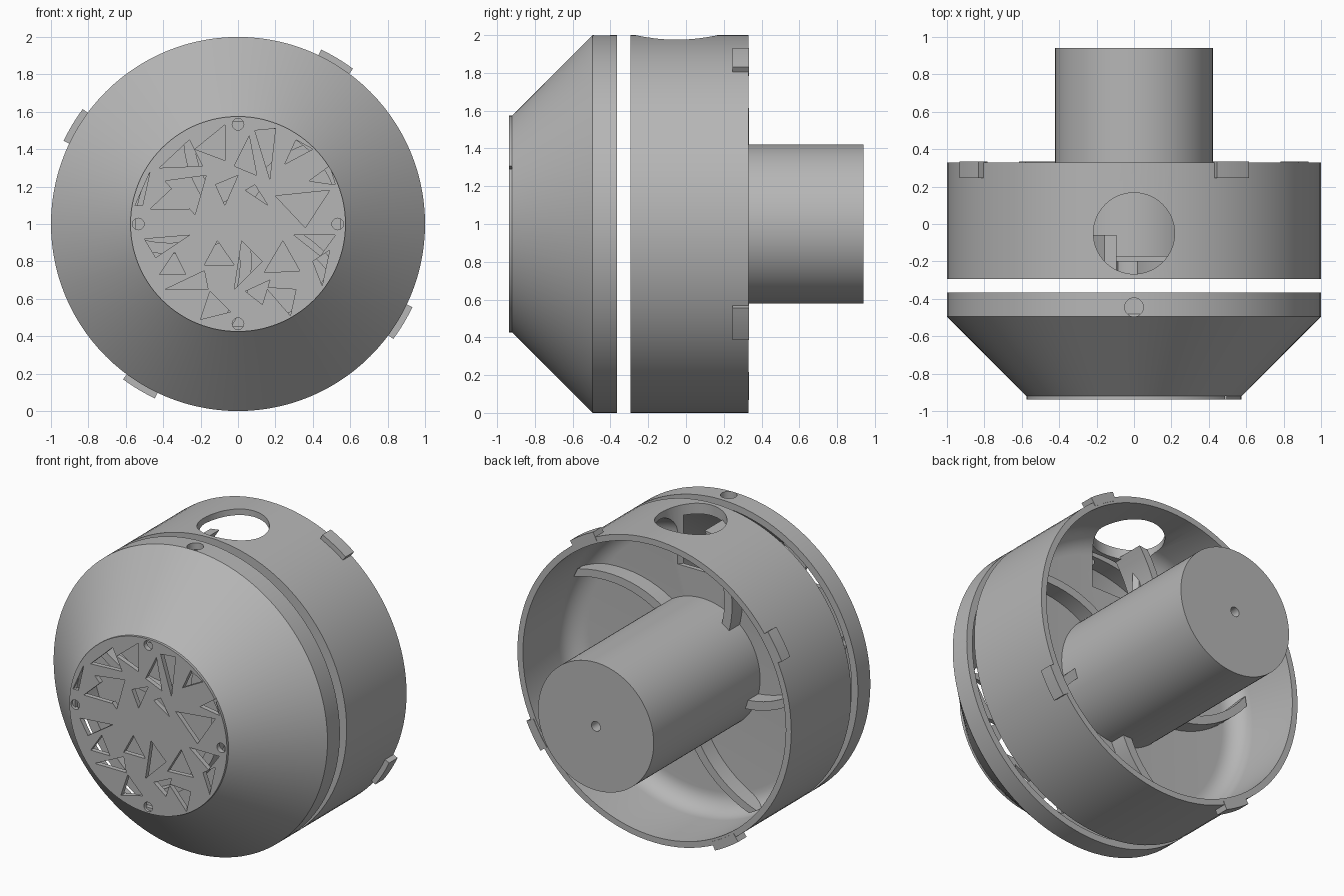
import bpy, bmesh, math
from mathutils import Matrix, Vector

if "Cube" in bpy.data.objects:
    bpy.data.objects.remove(bpy.data.objects["Cube"])

SEG = 112
gray = bpy.data.materials.new("light gray")
gray.diffuse_color = (0.47, 0.47, 0.47, 1)
gray.use_nodes = True
gray.node_tree.nodes["Principled BSDF"].inputs["Base Color"].default_value = gray.diffuse_color


def finish(bm, name):
    """Turn a bmesh into a named, smooth-by-angle object."""
    bmesh.ops.recalc_face_normals(bm, faces=bm.faces)
    me = bpy.data.meshes.new(name)
    bm.to_mesh(me)
    bm.free()
    me.materials.append(gray)
    ob = bpy.data.objects.new(name, me)
    bpy.context.collection.objects.link(ob)
    return ob


def smooth(ob):
    bpy.ops.object.select_all(action='DESELECT')
    ob.select_set(True)
    bpy.context.view_layer.objects.active = ob
    bpy.ops.object.shade_smooth_by_angle(angle=math.radians(30))


def lathe(name, profile):
    """Revolve a closed (radius, y) profile around the y axis at z = 1."""
    bm = bmesh.new()
    rings = []
    for i in range(SEG):
        a = 2 * math.pi * i / SEG
        rings.append([bm.verts.new((r * math.cos(a), y, 1 + r * math.sin(a))) for r, y in profile])
    n = len(profile)
    for i in range(SEG):
        p, q = rings[i], rings[(i + 1) % SEG]
        for j in range(n):
            k = (j + 1) % n
            if profile[j][0] or profile[k][0]:
                bm.faces.new((p[j], p[k], q[k], q[j]))
    bmesh.ops.remove_doubles(bm, verts=bm.verts, dist=1e-5)
    return finish(bm, name)


def prism(bm, pts, y0, y1):
    """Extrude an (x, z) outline along y, z measured from the axis."""
    a = [bm.verts.new((x, y0, 1 + z)) for x, z in pts]
    b = [bm.verts.new((x, y1, 1 + z)) for x, z in pts]
    bm.faces.new(a)
    bm.faces.new(b[::-1])
    n = len(pts)
    for i in range(n):
        j = (i + 1) % n
        bm.faces.new((a[j], a[i], b[i], b[j]))


def circle(cx, cz, r, n=24):
    return [(cx + r * math.cos(2 * math.pi * i / n), cz + r * math.sin(2 * math.pi * i / n))
            for i in range(n)]


def cut(ob, cutter, overlap=False):
    """Subtract the cutter, then discard it."""
    cutter.hide_render = True
    m = ob.modifiers.new("cut", 'BOOLEAN')
    m.operation = 'DIFFERENCE'
    m.solver = 'EXACT'
    m.use_self = overlap
    m.object = cutter
    bpy.ops.object.select_all(action='DESELECT')
    bpy.context.view_layer.objects.active = ob
    ob.select_set(True)
    bpy.ops.object.modifier_apply(modifier=m.name)
    bpy.data.objects.remove(cutter)


def upright_drill(y, r, z0, z1):
    bm = bmesh.new()
    bmesh.ops.create_cone(bm, cap_ends=True, segments=64, radius1=r, radius2=r, depth=z1 - z0,
                          matrix=Matrix.Translation((0, y, (z0 + z1) / 2)))
    return finish(bm, "drill")


# Front cone: hollow shell with a short cylindrical skirt
cone = lathe("front_cone", [(0.575, -0.92), (1, -0.495), (1, -0.365), (0.955, -0.365),
                            (0.955, -0.48), (0.545, -0.89), (0.545, -0.92)])
cut(cone, upright_drill(-0.445, 0.05, 1.9, 2.1))
smooth(cone)

# Rear housing: cup with a filleted inner corner and a recessed front wall
fillet = [(0.83 + 0.13 * math.cos(t * math.pi / 16), -0.04 - 0.13 * math.sin(t * math.pi / 16))
          for t in range(9)]
housing = lathe("rear_housing", [(1, -0.295), (1, 0.33), (0.96, 0.33)] + fillet +
                [(0, -0.17), (0, -0.20), (0.93, -0.20), (0.93, -0.295)])
cut(housing, upright_drill(-0.05, 0.217, 1.6, 2.2))
smooth(housing)

# Motor with a small shaft hole in its rear face
motor = lathe("motor", [(0, -0.19), (0.422, -0.19), (0.422, 0.94), (0.032, 0.94),
                        (0.032, 0.84), (0, 0.84)])
smooth(motor)

# Hub on the front of the wall
hub = lathe("front_hub", [(0, -0.19), (0.14, -0.19), (0.14, -0.29), (0, -0.29)])
smooth(hub)

# Five swept vanes that pass through the wall
bm = bmesh.new()
for k in range(5):
    left, right = [], []
    for i in range(17):
        r = 0.12 + 0.82 * i / 16
        a = math.radians(270 + 72 * k) - 0.95 * (r - 0.42)
        d = Vector((math.cos(a), math.sin(a)))
        side = Vector((-d.y, d.x)) * 0.032
        left.append(d * r + side)
        right.append(d * r - side)
    prism(bm, left + right[::-1], -0.29, -0.06)
smooth(finish(bm, "swept_vanes"))

# Four locking tabs on the rear rim
bm = bmesh.new()
for k in range(4):
    mid = math.radians(59 + 90 * k)
    angles = [mid + math.radians(-5.5 + 11 * i / 6) for i in range(7)]
    outer = [(1.033 * math.cos(a), 1.033 * math.sin(a)) for a in angles]
    inner = [(0.975 * math.cos(a), 0.975 * math.sin(a)) for a in angles]
    prism(bm, outer + inner[::-1], 0.245, 0.333)
smooth(finish(bm, "locking_tabs"))

# Front grille: thin disc pierced by irregular triangles (hundredths of a unit)
grille = lathe("front_grille", [(0, -0.937), (0.575, -0.937), (0.575, -0.905), (0, -0.905)])
triangles = [
    (-23, 40, -7, 53, -7, 34), (-42, 30, -26, 45, -19, 31), (-39, 23, -17, 26, -23, 5),
    (-47, 8, -32, 22, -26, 8), (-55, 10, -47, 28, -51, 10), (-50, -8, -26, -6, -44, -18),
    (-42, -27, -34, -15, -28, -27), (-39, -35, -18, -25, -16, -35), (-20, -51, -15, -36, -4, -47),
    (-18, -22, -11, -9, -2, -22), (2, -9, 13, -20, -2, -35), (4, -36, 13, -43, 17, -30),
    (24, -9, 33, -25, 14, -26), (15, -34, 31, -35, 28, -49), (20, 15, 49, 18, 36, -2),
    (25, 32, 31, 45, 40, 40), (9, 50, 20, 51, 17, 24), (-2, 31, 6, 47, 10, 26),
    (-12, 21, 0, 26, -7, 10), (30, -6, 52, -6, 44, -17), (40, -20, 49, -14, 45, -33),
    (38, 23, 49, 31, 52, 21), (4, 18, 9, 21, 16, 10)]
bm = bmesh.new()
for t in triangles:
    prism(bm, [(t[i] / 100, t[i + 1] / 100) for i in (0, 2, 4)], -1.0, -0.85)
for k in range(4):
    a = k * math.pi / 2
    prism(bm, circle(0.533 * math.cos(a), 0.533 * math.sin(a), 0.031), -1.0, -0.85)
cut(grille, finish(bm, "grille_cutter"), True)
smooth(grille)
